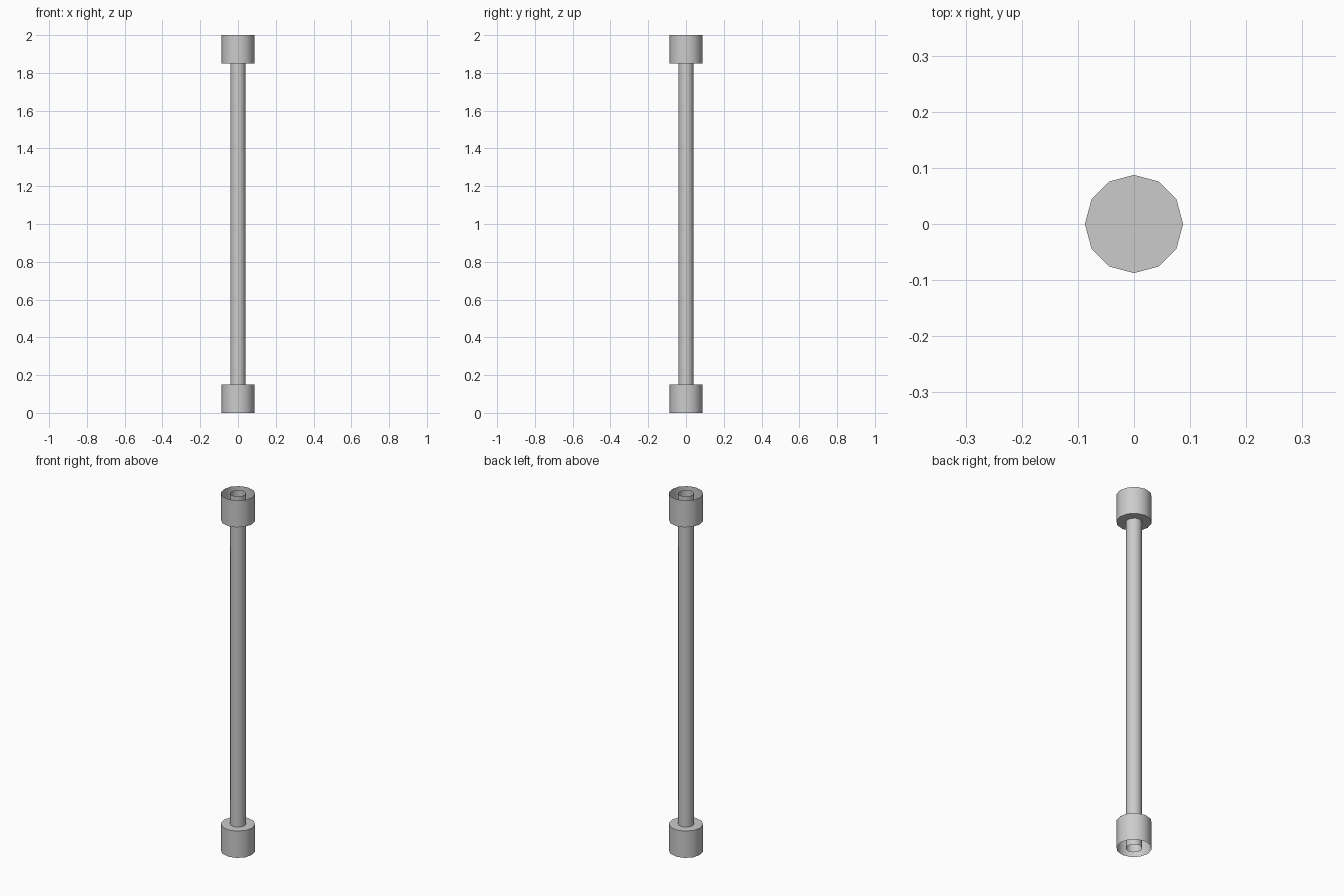
import bpy
import math

if "Cube" in bpy.data.objects:
    bpy.data.objects.remove(bpy.data.objects["Cube"])

SIDES = 12
HEIGHT = 2.0
CUP_R, CUP_H = 0.0875, 0.15
ROD_R = 0.04


def tube(name, radius, z0, z1, fill='NOTHING'):
    """Open thin-walled 12-sided cylinder with smooth sides."""
    bpy.ops.mesh.primitive_cylinder_add(
        vertices=SIDES, radius=radius, depth=z1 - z0,
        end_fill_type=fill, location=(0, 0, (z0 + z1) / 2))
    obj = bpy.context.object
    obj.name = name
    bpy.ops.object.shade_smooth_by_angle(angle=math.radians(40))
    return obj


def end_cup(name, z_rim, z_floor):
    """Cup open at the rim, closed by a full disc at the floor."""
    lo, hi = sorted((z_rim, z_floor))
    cup = tube(name, CUP_R, lo, hi)
    mesh = cup.data
    sign = 1 if z_floor > z_rim else -1
    ring = [v.index for v in mesh.vertices if v.co.z * sign > 0]
    ring.sort(key=lambda i: sign * math.atan2(mesh.vertices[i].co.y,
                                              mesh.vertices[i].co.x))
    # Rebuild with the floor disc facing the rod
    verts = [v.co[:] for v in mesh.vertices]
    faces = [list(p.vertices) for p in mesh.polygons] + [ring]
    mesh.clear_geometry()
    mesh.from_pydata(verts, [], faces)
    bpy.ops.object.shade_smooth_by_angle(angle=math.radians(40))


# Hollow rod running the full height
tube("rod", ROD_R, 0, HEIGHT)

# Cups at both ends, opening outward
end_cup("bottom_cup", 0, CUP_H)
end_cup("top_cup", HEIGHT, HEIGHT - CUP_H)
